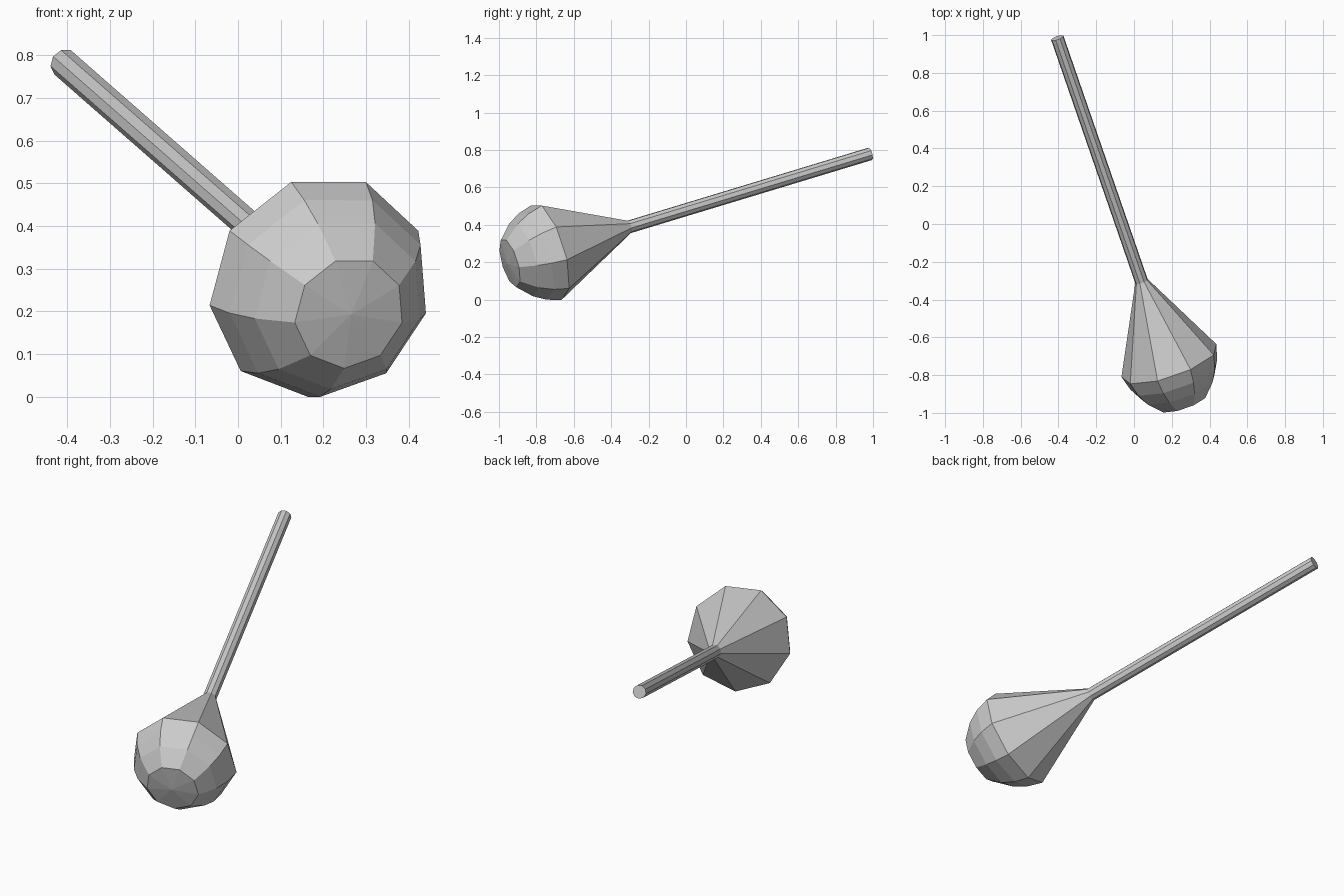
import bpy, bmesh, math
from mathutils import Vector

if "Cube" in bpy.data.objects:
    bpy.data.objects.remove(bpy.data.objects["Cube"])

SIDES = 9
centre = Vector((0.189, -0.735, 0.259))      # middle of the widest ring
tip = Vector((-0.406, 0.985, 0.78))          # end of the handle
axis = (tip - centre).normalized()
length = (tip - centre).length
# sideways direction pointing at one corner of the widest ring
side = Vector((-0.254, -0.0725, -0.044))
side = (side - axis * side.dot(axis)).normalized()
up = axis.cross(side)


def lathe(name, profile, pole=None, cap_end=False):
    """Nine-sided turned part; profile is (distance along axis, radius)."""
    bm = bmesh.new()
    rings = []
    for t, r in profile:
        ring = []
        for i in range(SIDES):
            a = 2 * math.pi * i / SIDES
            ring.append(bm.verts.new(centre + axis * t + (side * math.cos(a) + up * math.sin(a)) * r))
        rings.append(ring)
    for lo, hi in zip(rings, rings[1:]):
        for i in range(SIDES):
            j = (i + 1) % SIDES
            bm.faces.new((lo[i], lo[j], hi[j], hi[i]))
    if pole is not None:
        p = bm.verts.new(centre + axis * pole)
        for i in range(SIDES):
            bm.faces.new((p, rings[0][(i + 1) % SIDES], rings[0][i]))
    if cap_end:
        bm.faces.new(rings[-1])
    bmesh.ops.recalc_face_normals(bm, faces=bm.faces)
    me = bpy.data.meshes.new(name)
    bm.to_mesh(me)
    bm.free()
    bpy.context.collection.objects.link(bpy.data.objects.new(name, me))


# rounded head, tapering neck and long thin handle in one turned shape
lathe("round_headed_club",
      [(-0.228, 0.135), (-0.15, 0.208), (-0.08, 0.247), (0, 0.27),
       (0.475, 0.035), (length, 0.035)],
      pole=-0.242, cap_end=True)
